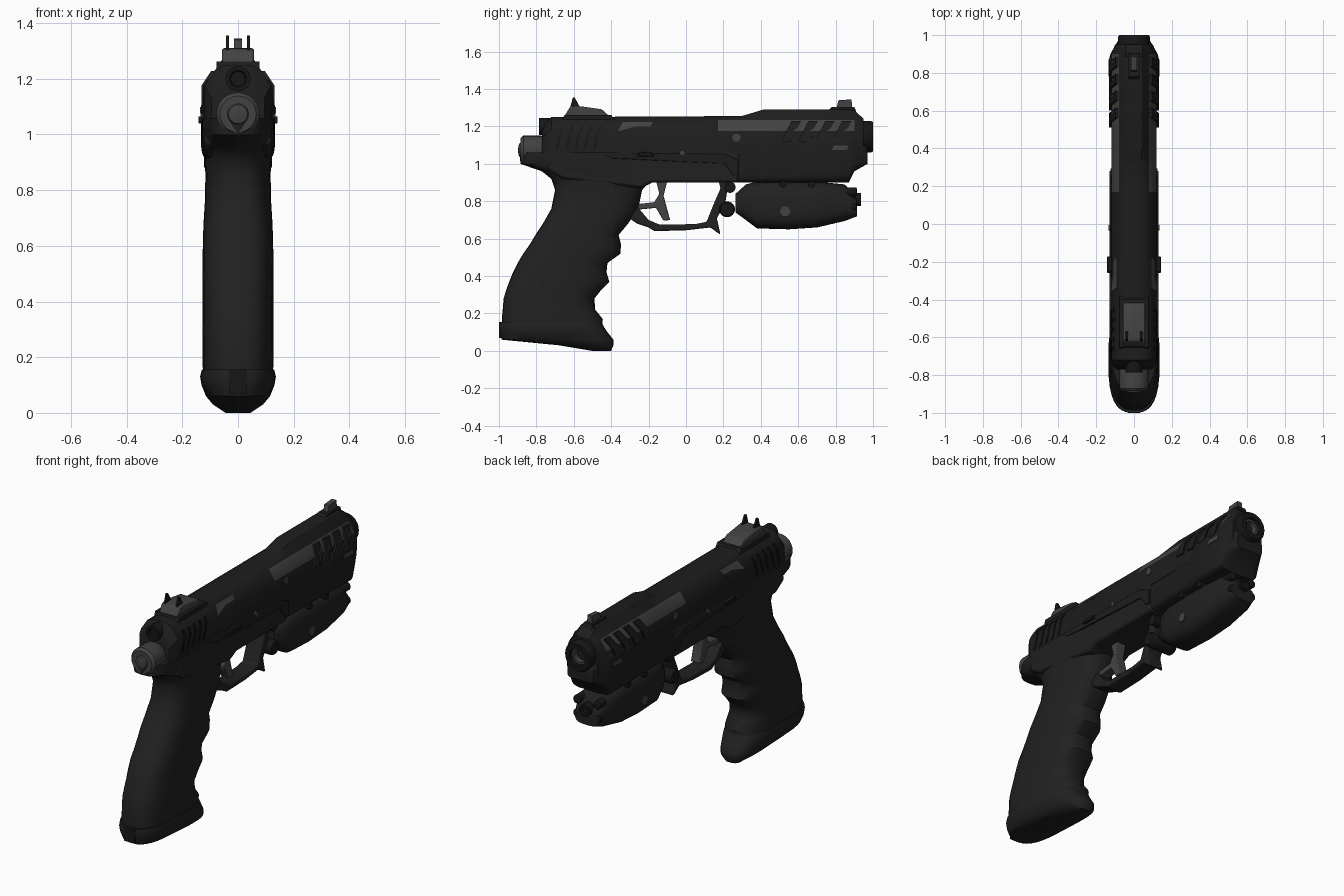
import bpy, bmesh, math

cube = bpy.data.objects.get("Cube")
if cube:
    bpy.data.objects.remove(cube, do_unlink=True)


def material(name, v):
    m = bpy.data.materials.new(name)
    m.use_nodes = True
    m.diffuse_color = (v, v, v, 1)
    m.node_tree.nodes["Principled BSDF"].inputs["Base Color"].default_value = (v, v, v, 1)
    return m


GRIP = material("charcoal polymer", 0.015)
SLIDE = material("dark gunmetal", 0.0125)
BLACK = material("near black", 0.008)
STEEL = material("grey steel", 0.055)


def skin(name, rings, mats, bevel=0, rule=None, angle=35):
    """Join rings of points into a closed skin; rule picks a material per face."""
    bm = bmesh.new()
    loops = [[bm.verts.new(p) for p in ring] for ring in rings]
    n = len(loops[0])
    for a, b in zip(loops, loops[1:]):
        for i in range(n):
            j = (i + 1) % n
            f = bm.faces.new((a[i], a[j], b[j], b[i]))
            if rule:
                f.material_index = rule(f.calc_center_median())
    bm.faces.new(loops[0])
    bm.faces.new(loops[-1])
    bmesh.ops.recalc_face_normals(bm, faces=bm.faces)
    mesh = bpy.data.meshes.new(name)
    bm.to_mesh(mesh)
    bm.free()
    ob = bpy.data.objects.new(name, mesh)
    bpy.context.collection.objects.link(ob)
    for m in mats:
        mesh.materials.append(m)
    bpy.ops.object.select_all(action="DESELECT")
    ob.select_set(True)
    bpy.context.view_layer.objects.active = ob
    bpy.ops.object.shade_smooth_by_angle(angle=math.radians(angle))
    if bevel:
        mod = ob.modifiers.new("edge", "BEVEL")
        mod.width, mod.segments = bevel, 2
        mod.limit_method = "ANGLE"
    return ob


def prism(name, pts, hw, mat, x=0, bevel=0):
    """Side outline in (y, z) extruded across x; hw may depend on z."""
    w = hw if callable(hw) else lambda z: hw
    rings = [[(x + s * w(z), y, z) for y, z in pts] for s in (-1, 1)]
    return skin(name, rings, [mat], bevel)


def loft(name, sections, axis, power, mat, n=32):
    """Rounded-box sections (t, low, high, half width) along y or z."""
    rings = []
    for t, lo, hi, hw in sections:
        ring = []
        for i in range(n):
            c, s = math.cos(math.tau * i / n), math.sin(math.tau * i / n)
            x = math.copysign(abs(c) ** (2 / power), c) * hw
            a = (lo + hi) / 2 + math.copysign(abs(s) ** (2 / power), s) * (hi - lo) / 2
            ring.append((x, a, t) if axis == "z" else (x, t, a))
        rings.append(ring)
    return skin(name, rings, [mat], angle=45)


def lathe(name, profile, centre, mat, axis="y", n=24):
    """Turn (radius, offset) pairs round an axis through centre."""
    cx, cy, cz = centre
    rings = []
    for r, t in profile:
        ring = []
        for i in range(n):
            u, v = r * math.cos(math.tau * i / n), r * math.sin(math.tau * i / n)
            ring.append((cx + u, cy + t, cz + v) if axis == "y" else (cx + t, cy + u, cz + v))
        rings.append(ring)
    return skin(name, rings, [mat])


def side(z):
    return 0.12 - max(0, z - 1.175) * 0.667


def slat(name, y, z0, z1, width, lean, lift, mat):
    """Slanted bar wrapped over both slide flanks."""
    zs = [z0, 1.175, z1]
    left = [(y + (z - z0) * lean, z) for z in zs]
    right = [(a + width, z) for a, z in reversed(left)]
    return prism(name, left + right, lambda z: side(z) + lift, mat)


# Grip with finger grooves, and its base plate
loft("grip", [(0.13, -.985, -.45, .125), (.17, -.985, -.445, .127), (.22, -.98, -.485, .127),
              (.28, -.975, -.49, .127), (.33, -.96, -.45, .127), (.37, -.945, -.41, .127),
              (.42, -.925, -.425, .127), (.47, -.9, -.42, .127), (.52, -.87, -.35, .127),
              (.57, -.835, -.348, .127), (.62, -.805, -.36, .126), (.68, -.765, -.31, .124),
              (.76, -.72, -.255, .119), (.86, -.7, -.235, .117), (.92, -.72, -.18, .122),
              (.96, -.77, -.15, .127), (1.0, -.885, -.1, .13), (1.06, -.89, -.1, .13)],
     "z", 2.8, GRIP)
loft("base_plate", [(0, -.5, -.4, .045), (.03, -.68, -.388, .09), (.06, -.985, -.388, .115),
                    (.1, -.998, -.42, .131), (.13, -1, -.44, .136), (.155, -.998, -.452, .13)],
     "z", 2.8, GRIP)
prism("base_latch", [(-1, .07), (-1, .155), (-.97, .155), (-.97, .07)], .033, BLACK)

# Frame, trigger guard and trigger
prism("frame", [(-.7, 1.07), (-.74, .97), (-.66, .92), (-.24, .87), (-.18, .9), (.28, .9),
                (.29, 1.07)], .122, GRIP, bevel=.015)
prism("trigger_guard", [(-.32, .72), (-.26, .68), (-.2, .66), (-.17, .64), (0, .645), (.13, .66),
                        (.185, .62), (.165, .71), (.21, .79), (.23, .92), (.17, .92), (.185, .87),
                        (.15, .79), (.11, .69), (.05, .678), (-.14, .675), (-.2, .7), (-.26, .77)],
      .05, GRIP, bevel=.008)
prism("trigger", [(-.1, .91), (-.12, .83), (-.085, .7), (-.12, .695), (-.16, .765), (-.26, .755),
                  (-.26, .785), (-.17, .795), (-.143, .84), (-.16, .91)], .03, STEEL, bevel=.005)

# Slide: grey flank windows are chosen by height and length
stations = [(-.77, .095, 1.13, .06, 1.15, 1.17), (-.75, .11, 1.16, .07, 1.2, 1.215),
            (-.72, .12, 1.175, .08, 1.235, 1.25), (.17, .12, 1.175, .08, 1.235, 1.255),
            (.3, .12, 1.175, .08, 1.235, 1.257), (.42, .12, 1.175, .08, 1.235, 1.287),
            (.9, .12, 1.175, .08, 1.235, 1.287), (.95, .1, 1.165, .07, 1.22, 1.24)]
rings = []
for y, hw, zs, hs, zh, zt in stations:
    half = [(hw, 1.05), (hw, zs), (hs, zh), (.045, zt)]
    rings.append([(x, y, z) for x, z in half] + [(-x, y, z) for x, z in reversed(half)])
skin("slide", rings, [SLIDE, STEEL],
     rule=lambda c: int(.2 < c.y < .9 and 1.18 < c.z < 1.23 and abs(c.x) > .07))
for i in range(4):
    slat(f"vent_rib_{i + 1}", .51 + i * .09, 1.12, 1.228, .05, .5, .012, SLIDE)
for i in range(5):
    slat(f"grip_serration_{i + 1}", -.7 + i * .05, 1.08, 1.2, .016, .3, .004, BLACK)
slat("flank_inlay", -.35, 1.2, 1.225, .16, 0.5, .004, STEEL).data.name = "flank_inlay"
prism("slide_top_rib", [(.28, 1.25), (.42, 1.292), (.88, 1.292), (.93, 1.25)], .045, SLIDE,
      bevel=.006)

# Front dust cover and muzzle
loft("dust_cover", [(.27, .9, 1.08, .118), (.6, .9, 1.1, .12), (.66, .9, 1.16, .133),
                    (.87, .9, 1.16, .133), (.9, .96, 1.16, .125), (.97, 1.0, 1.09, .085)],
     "y", 6, SLIDE)
lathe("muzzle", [(.075, 0), (.085, .02), (.085, .1), (.078, .11), (.05, .11), (.048, .02)],
      (0, .89, 1.145), BLACK)
lathe("barrel_liner", [(.048, 0), (.048, .05), (.036, .05), (.034, .01)], (0, .93, 1.145), STEEL)

# Rear cap, striker disc and sights
lathe("rear_cap", [(.07, .13), (.078, .11), (.078, .015), (.065, 0), (.038, 0), (.034, -.008),
                   (.015, -.012)], (0, -.885, 1.073), STEEL)
lathe("rear_disc", [(.045, .1), (.045, 0), (.03, 0), (.026, .012)], (0, -.785, 1.2), BLACK)
prism("sight_base", [(-.66, 1.235), (-.65, 1.262), (-.4, 1.262), (-.38, 1.235)], .078, SLIDE)
prism("rear_sight", [(-.65, 1.255), (-.62, 1.305), (-.58, 1.31), (-.45, 1.292), (-.41, 1.255)],
      .058, STEEL, bevel=.008)
prism("front_sight", [(.8, 1.28), (.815, 1.34), (.885, 1.345), (.89, 1.28)], .015, STEEL)
prism("front_sight_base", [(.76, 1.285), (.78, 1.305), (.9, 1.305), (.91, 1.28)], .028, SLIDE)

# Underbarrel light with its clamp
loft("light_body", [(.265, .74, .84, .05), (.32, .7, .89, .085), (.38, .655, .905, .1),
                    (.55, .65, .908, .105), (.7, .66, .905, .105), (.85, .695, .89, .1),
                    (.915, .72, .81, .075)], "y", 3, GRIP)
lathe("clamp_knob", [(.035, -.085), (.042, -.075), (.042, .075), (.035, .085)], (.0, .22, .757),
      BLACK, "x")
lathe("clamp_pin", [(.03, -.07), (.03, .07)], (0, .235, .875), BLACK, "x")
lathe("light_lens", [(.035, 0), (.035, .07), (.025, .07), (.022, .055)], (0, .865, .81), BLACK)

# Details repeated on both sides
for s, tag in ((1, "left"), (-1, "right")):
    prism("sight_horn_" + tag, [(-.62, 1.3), (-.605, 1.355), (-.595, 1.355), (-.565, 1.3)],
          .006, BLACK, x=s * .038)
    prism("frame_rail_" + tag, [(-.45, 1.06), (.2, 1.055), (.28, 1.02), (.28, .94), (.25, .94),
                                (.21, 1.0), (-.4, 1.03)], .008, SLIDE, x=s * .123, bevel=.003)
    prism("slide_stop_" + tag, [(-.26, 1.04), (-.25, 1.065), (-.18, 1.06), (-.17, 1.04)],
          .012, BLACK, x=s * .13, bevel=.003)
    prism("cover_inlay_" + tag, [(.78, 1.075), (.79, 1.098), (.87, 1.098), (.86, 1.075)],
          .004, STEEL, x=s * .132)
    lathe("flank_stud_" + tag, [(.024, -.005), (.024, .005)], (s * .12, .27, 1.14), STEEL, "x", 6)
    lathe("frame_pin_" + tag, [(.014, -.005), (.014, .005)], (s * .13, -.02, 1.06), STEEL, "x", 12)
    lathe("light_button_" + tag, [(.03, -.006), (.03, .006)], (s * .103, .53, .745), STEEL, "x", 6)
    for i, y in enumerate((.52, .67)):
        lathe(f"light_bolt_{tag}_{i + 1}", [(.018, -.02), (.018, .02)], (s * .085, y, .89),
              BLACK, "x", 12)
    for i, z in enumerate((.85, .77)):
        lathe(f"light_emitter_{tag}_{i + 1}", [(.024, 0), (.024, .08), (.016, .085)],
              (s * .065, .83, z), BLACK, n=16)
